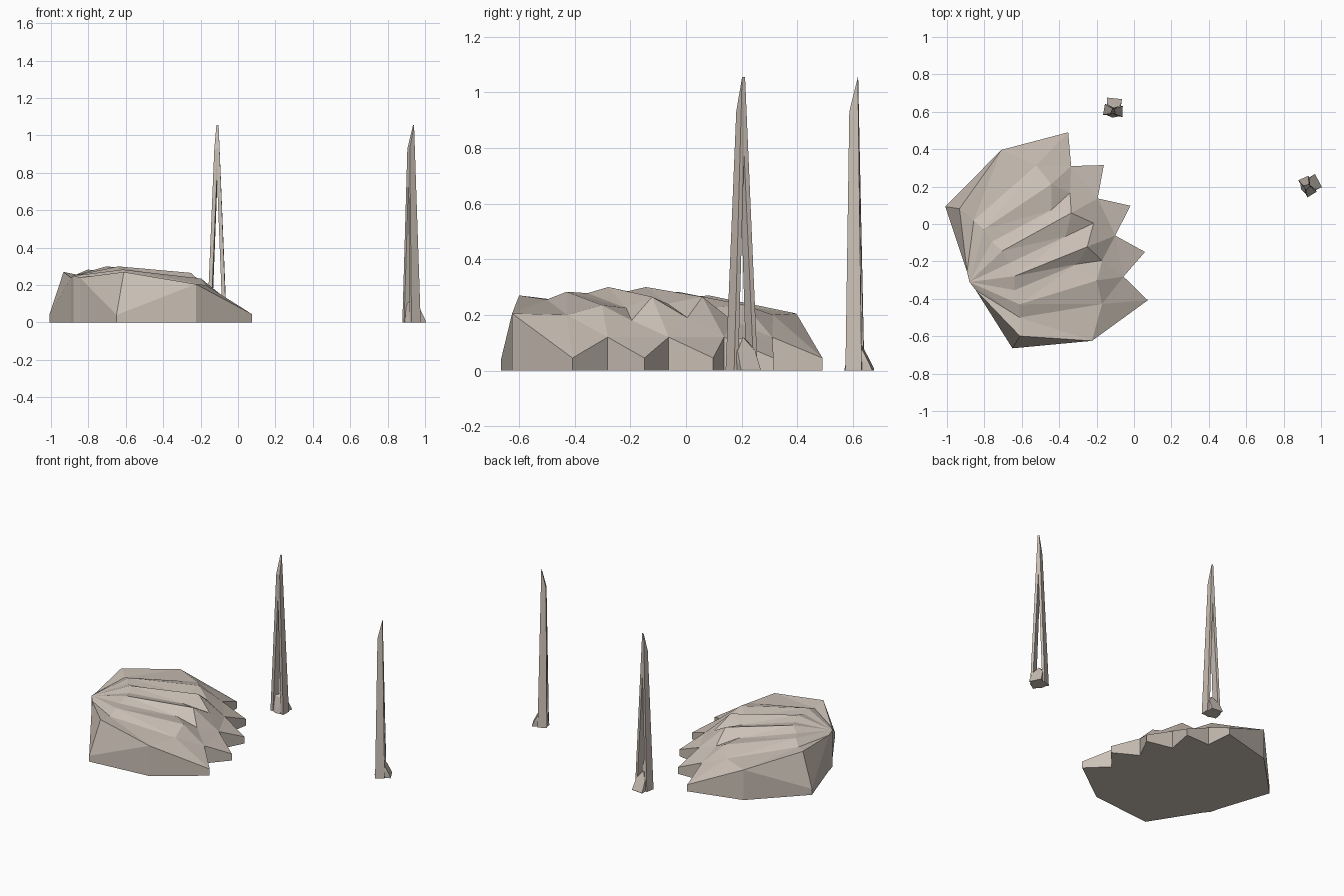
import bpy, bmesh, math
from mathutils import Vector

if "Cube" in bpy.data.objects:
    bpy.data.objects.remove(bpy.data.objects["Cube"])

stone = bpy.data.materials.new("warm_stone")
stone.diffuse_color = (0.60, 0.53, 0.47, 1)
stone.use_nodes = True
stone.node_tree.nodes["Principled BSDF"].inputs["Base Color"].default_value = stone.diffuse_color


def make_object(name, bm):
    bmesh.ops.recalc_face_normals(bm, faces=bm.faces)
    me = bpy.data.meshes.new(name)
    bm.to_mesh(me)
    bm.free()
    me.materials.append(stone)
    ob = bpy.data.objects.new(name, me)
    bpy.context.collection.objects.link(ob)
    return ob


# Pleated shell: one half in fan coordinates (u along the axis, v across, z),
# mirrored over the fan axis
P = {
    "P": (0.0, 0, 0.25), "K": (0.012, -0.055, 0.24),          # hub
    "B": (0.056, -0.419, 0.04), "H": (0.12, -0.377, 0.27),    # outer shoulder
    "S": (0.457, -0.565, 0.205),
    "R0": (0.162, -0.287, 0.255), "R1": (0.19, -0.222, 0.283),  # pleat crowns
    "R2": (0.20, -0.143, 0.278), "R3": (0.23, -0.075, 0.30), "R4": (0.235, 0, 0.285),
    "E0": (0.59, -0.41, 0.20), "W0": (0.62, -0.285, 0.235),     # front roof edge
    "G1": (0.56, -0.16, 0.225), "W1": (0.65, -0.10, 0.265), "G2": (0.57, 0, 0.24),
    "A1": (0.69, -0.20, 0.18), "A2": (0.735, 0, 0.19),         # upper folds
    "V0": (0.757, -0.327, 0.12), "V1": (0.811, -0.11, 0.12), "M2": (0.811, 0, 0.12),
    "T0": (0.82, -0.497, 0.045), "T1": (0.917, -0.257, 0.045), "T2": (0.952, 0, 0.045),
}
roof = """P K H R0|R0 H S E0|E0 S T0|E0 T0 V0|P R0 R1|R0 E0 W0 R1|E0 V0 W0
P R1 R2|R1 W0 G1 R2|W0 A1 G1|W0 V0 A1|P R2 R3|R2 G1 W1 R3|G1 A1 W1
V0 T1 V1|V0 V1 A1|P R3 R4|R3 W1 G2 R4|W1 A2 G2|W1 A1 V1|W1 V1 A2
V1 T2 M2|V1 M2 A2|S H B|H K B""".replace("\n", "|")
rim = "P K B S T0 V0 T1 V1 T2".split()

bm = bmesh.new()
top = {k: bm.verts.new(c) for k, c in P.items()}
low = {k: bm.verts.new((P[k][0], P[k][1], 0)) for k in rim}
for f in roof.split("|"):
    bm.faces.new([top[k] for k in f.split()])
for a, b in zip(rim, rim[1:]):
    bm.faces.new((top[a], top[b], low[b], low[a]))
base = bm.faces.new([low[k] for k in rim])
bmesh.ops.recalc_face_normals(bm, faces=bm.faces)
if base.normal.z > 0:
    bmesh.ops.reverse_faces(bm, faces=bm.faces)
bmesh.ops.triangulate(bm, faces=bm.faces)
shell = make_object("pleated_shell", bm)
shell.location = (-0.88, -0.31, 0)
shell.rotation_euler.z = math.atan2(0.428, 0.903)
mir = shell.modifiers.new("mirror", "MIRROR")
mir.use_axis = (False, True, False)
mir.use_clip = True


# Split towers: two tapering legs that meet, on a flared foot (q faces the flare)
def add_hull(bm, pts):
    vs = [bm.verts.new(p) for p in pts]
    r = bmesh.ops.convex_hull(bm, input=vs)
    junk = set(r["geom_interior"]) | set(r["geom_unused"])
    bmesh.ops.delete(bm, geom=[g for g in junk if isinstance(g, bmesh.types.BMVert)],
                     context="VERTS")


def tower(name, x, y, angle):
    bm = bmesh.new()
    for s in (-1, 1):
        add_hull(bm, [(q, s * p, z) for q, p, z in (
            (-0.036, 0.052, 0), (-0.036, 0.032, 0), (0.022, 0.032, 0), (0.022, 0.048, 0),
            (-0.026, 0, 0.78), (0.008, 0, 0.78), (-0.026, 0.014, 0.93),
            (-0.026, 0, 0.93), (0.004, 0.006, 1.055), (0.004, 0, 1.055))])
    add_hull(bm, [(q, s * p, z) for s in (-1, 1) for q, p, z in (
        (-0.036, 0.03, 0), (0.058, 0.04, 0), (0.058, 0.04, 0.006),
        (-0.02, 0.036, 0.10), (0.026, 0.036, 0.07))] + [(-0.046, 0, 0), (0, 0, 0.12)])
    ob = make_object(name, bm)
    ob.location = (x, y, 0)
    ob.rotation_euler.z = math.radians(angle)


tower("east_tower", 0.935, 0.205, 28)
tower("north_tower", -0.11, 0.614, 84)
